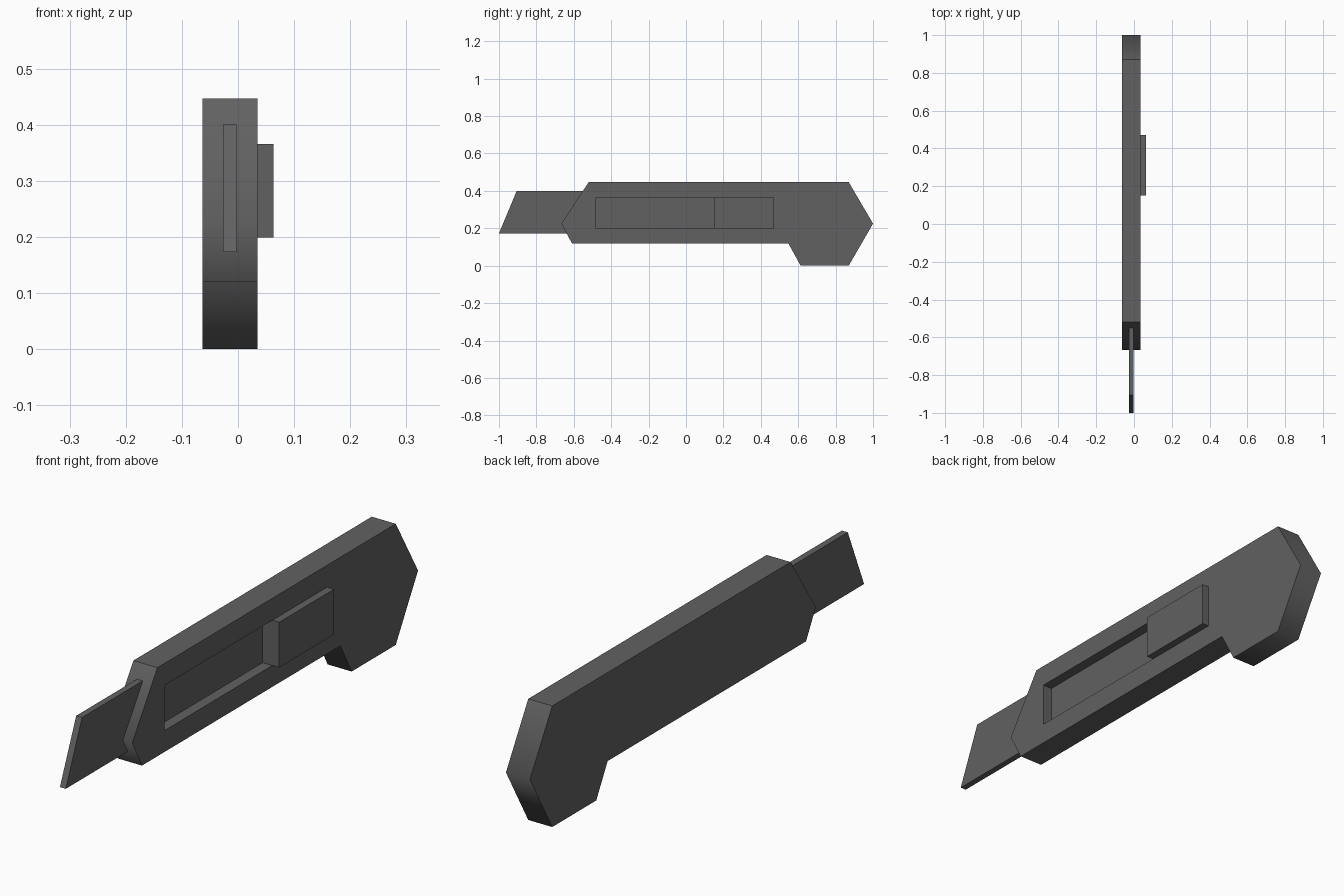
import bpy, bmesh

cube = bpy.data.objects.get("Cube")
if cube:
    bpy.data.objects.remove(cube, do_unlink=True)

# One dark grey for every part
grey = bpy.data.materials.new("dark_grey")
grey.use_nodes = True
colour = (0.12, 0.12, 0.12, 1)
grey.diffuse_color = colour
grey.node_tree.nodes["Principled BSDF"].inputs["Base Color"].default_value = colour


def plate(name, outline, x0, x1):
    """Extrude a (y, z) outline from x0 to x1."""
    bm = bmesh.new()
    face = bm.faces.new([bm.verts.new((x0, y, z)) for y, z in outline])
    grown = bmesh.ops.extrude_face_region(bm, geom=[face])["geom"]
    verts = [v for v in grown if isinstance(v, bmesh.types.BMVert)]
    bmesh.ops.translate(bm, verts=verts, vec=(x1 - x0, 0, 0))
    bmesh.ops.recalc_face_normals(bm, faces=bm.faces)
    mesh = bpy.data.meshes.new(name)
    bm.to_mesh(mesh)
    bm.free()
    mesh.materials.append(grey)
    obj = bpy.data.objects.new(name, mesh)
    bpy.context.collection.objects.link(obj)
    return obj


def box(name, y0, y1, z0, z1, x0, x1):
    return plate(name, [(y0, z0), (y1, z0), (y1, z1), (y0, z1)], x0, x1)


# Handle with pointed ends and a hooked grip
handle = plate("handle", [(-0.52, 0.447), (-0.667, 0.225), (-0.61, 0.12),
                          (0.547, 0.12), (0.613, 0), (0.87, 0),
                          (1, 0.225), (0.87, 0.447)], -0.063, 0.035)

# Slider slot cut into the left side
cutter = box("slot_cutter", -0.48, 0.18, 0.199, 0.366, -0.004, 0.1)
cutter.hide_render = True
cut = handle.modifiers.new("slot", "BOOLEAN")
cut.object = cutter
cut.operation = "DIFFERENCE"
cut.solver = "EXACT"
bpy.context.view_layer.objects.active = handle
bpy.ops.object.modifier_apply(modifier="slot")
bpy.data.objects.remove(cutter, do_unlink=True)

# Soft shading only across the pointed ends and the foot of the grip
bm = bmesh.new()
bm.from_mesh(handle.data)
for face in bm.faces:
    face.smooth = True
for edge in bm.edges:
    a, b = (v.co for v in edge.verts)
    across = abs(a.x - b.x) > 0.09
    tip = abs(a.z - 0.225) < 0.01
    edge.smooth = across and (tip or a.z < 0.01)
bm.to_mesh(handle.data)
bm.free()

# Slider and blade
box("slider", 0.15, 0.47, 0.199, 0.366, -0.005, 0.063)
plate("blade", [(-0.905, 0.4), (-1, 0.173), (-0.5, 0.173), (-0.5, 0.4)],
      -0.027, -0.003)
